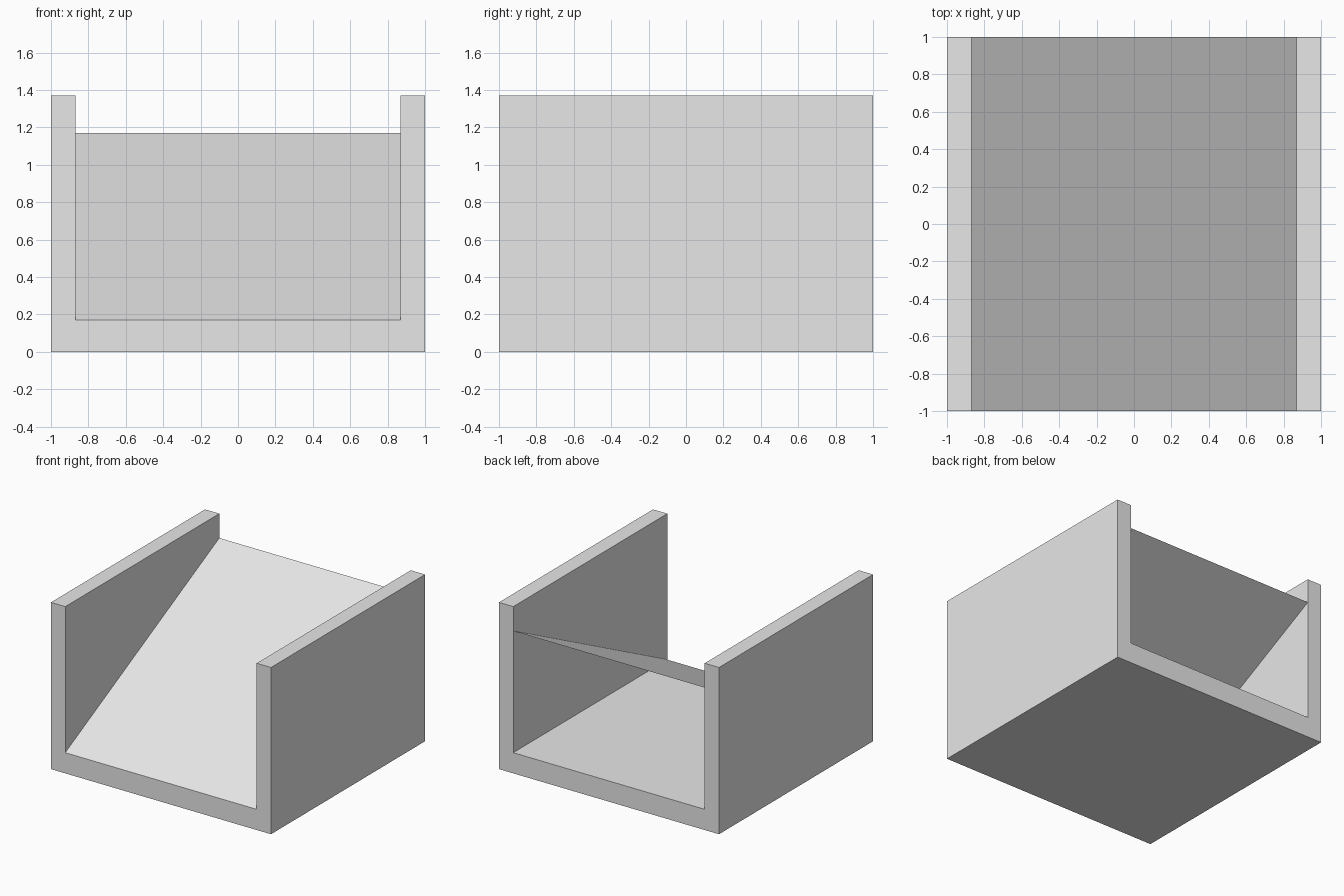
import bpy
import bmesh

# Remove the default object
default = bpy.data.objects.get("Cube")
if default:
    bpy.data.objects.remove(default, do_unlink=True)

HALF, INNER = 1.0, 0.87
HEIGHT, FLOOR, RAMP_TOP = 1.37, 0.17, 1.17

grey = bpy.data.materials.new("light grey")
grey.use_nodes = True
colour = (0.8, 0.8, 0.8, 1)
grey.diffuse_color = colour
grey.node_tree.nodes["Principled BSDF"].inputs["Base Color"].default_value = colour


def add_object(name, bm):
    mesh = bpy.data.meshes.new(name)
    bm.to_mesh(mesh)
    bm.free()
    mesh.materials.append(grey)
    obj = bpy.data.objects.new(name, mesh)
    bpy.context.collection.objects.link(obj)


# U-shaped channel: half profile mirrored, then extruded front to back
half = [(HALF, 0), (HALF, HEIGHT), (INNER, HEIGHT), (INNER, FLOOR)]
profile = half + [(-x, z) for x, z in reversed(half)]
bm = bmesh.new()
face = bm.faces.new([bm.verts.new((x, -HALF, z)) for x, z in profile])
ext = bmesh.ops.extrude_face_region(bm, geom=[face])
verts = [g for g in ext["geom"] if isinstance(g, bmesh.types.BMVert)]
bmesh.ops.translate(bm, verts=verts, vec=(0, 2 * HALF, 0))
bmesh.ops.recalc_face_normals(bm, faces=bm.faces)
add_object("channel", bm)

# Thin sloping sheet, rising from the front edge of the floor to the back
bm = bmesh.new()
corners = [(-INNER, -HALF, FLOOR), (INNER, -HALF, FLOOR),
           (INNER, HALF, RAMP_TOP), (-INNER, HALF, RAMP_TOP)]
bm.faces.new([bm.verts.new(c) for c in corners])
add_object("ramp", bm)
